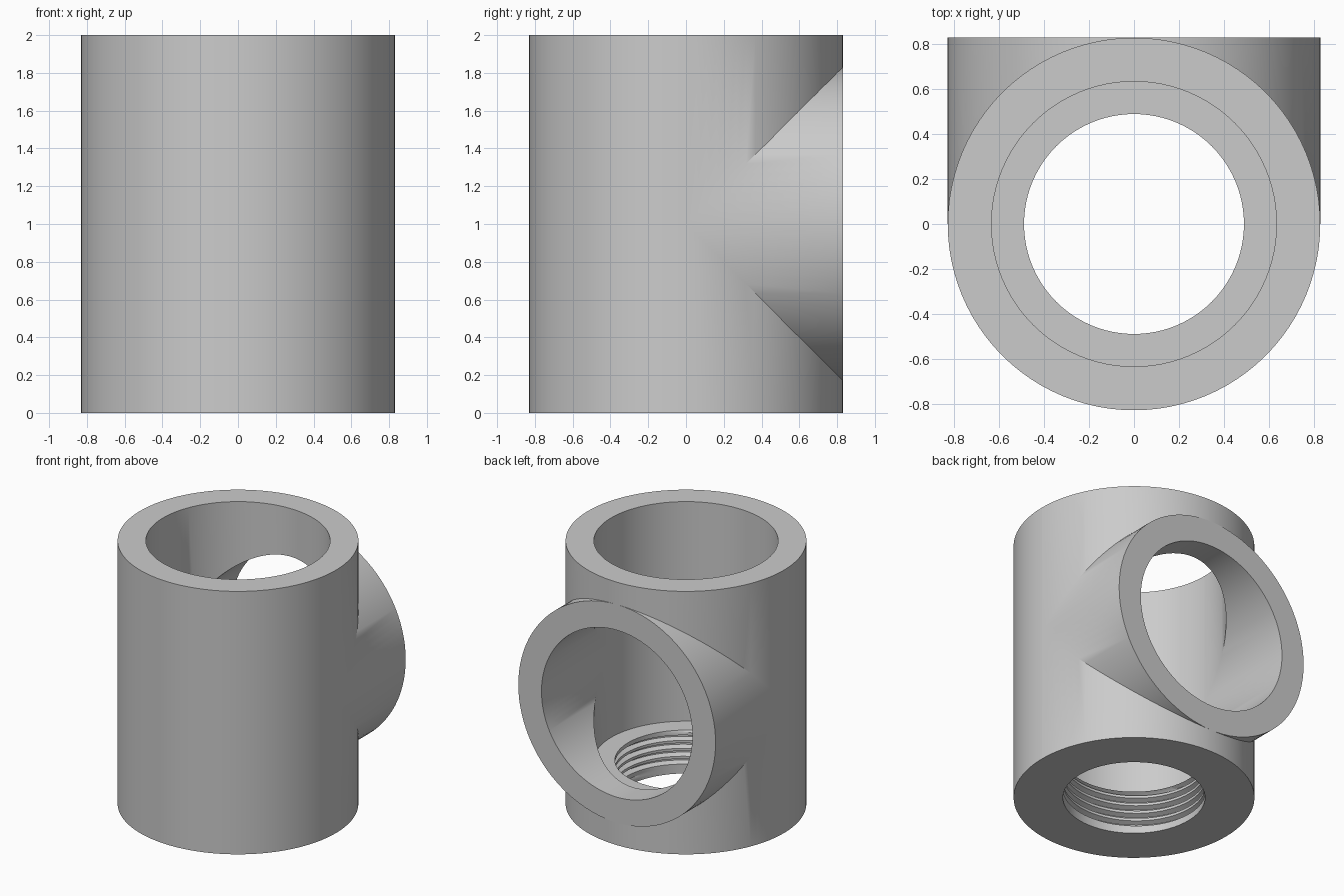
import bpy
import bmesh
from math import sin, cos, pi

cube = bpy.data.objects.get("Cube")
if cube:
    bpy.data.objects.remove(cube)

N = 96                   # segments around every circle
OUTER, BORE, THREAD = 0.83, 0.635, 0.49
HEIGHT, AXIS_Z = 2.0, 1.0
SHELF_Z = 0.33
PITCH, DEPTH = 0.06, 0.035

bm = bmesh.new()


def loft(rows):
    """Skin a list of equally long rows of points with quads."""
    grid = [[bm.verts.new(p) for p in row] for row in rows]
    for low, high in zip(grid, grid[1:]):
        for i in range(len(low) - 1):
            bm.faces.new((low[i], low[i + 1], high[i + 1], high[i]))


def arc(radius, start, end, place):
    """Points on an arc, laid out in space by place(u, v)."""
    steps = round(N * (end - start) / (2 * pi))
    angles = [start + (end - start) * i / steps for i in range(steps + 1)]
    return [place(radius * cos(a), radius * sin(a)) for a in angles]


def tee_skin(radius, bottom):
    """Upright tube meeting an equal tube that runs out to the back."""
    # plain front half of the upright tube
    loft([arc(radius, pi, 2 * pi, lambda u, v, z=z: (u, v, z))
          for z in (bottom, HEIGHT)])
    for side, end in ((1, HEIGHT), (-1, bottom)):
        # mitre curve where both tubes meet
        mitre = arc(radius, 0, pi, lambda u, v: (u, v, AXIS_Z + side * v))
        # upright tube beyond the mitre, then the branch tube
        loft([mitre, [(x, y, end) for x, y, z in mitre]])
        loft([mitre, [(x, OUTER, z) for x, y, z in mitre]])


def ring(r_out, r_in, place):
    loft([arc(r, 0, 2 * pi, place) for r in (r_out, r_in)])


# Outside and inside walls
tee_skin(OUTER, 0)
tee_skin(BORE, SHELF_Z)

# Flat ends and the inner shelf
ring(OUTER, BORE, lambda u, v: (u, v, HEIGHT))
ring(OUTER, BORE, lambda u, v: (u, OUTER, AXIS_Z + v))
ring(OUTER, THREAD, lambda u, v: (u, v, 0))
ring(BORE, THREAD, lambda u, v: (u, v, SHELF_Z))

# Helical thread in the lower hole: crest and groove repeated each pitch
profile = ((0, 0), (0.02, 0), (0.035, DEPTH), (0.045, DEPTH))


def thread_point(i, base, depth):
    z = min(max(base + PITCH * i / N, 0), SHELF_Z)
    fade = min((z - 0.04) / 0.03, (SHELF_Z - z) / 0.015, 1)
    r = THREAD + depth * max(fade, 0)
    a = 2 * pi * i / N
    return (r * cos(a), r * sin(a), z)


turns = int(SHELF_Z / PITCH) + 2
loft([[thread_point(i, k * PITCH + dz, depth) for i in range(N + 1)]
      for k in range(-2, turns) for dz, depth in profile])

# Weld all pieces into one closed solid
bmesh.ops.remove_doubles(bm, verts=bm.verts, dist=0.0001)
bmesh.ops.recalc_face_normals(bm, faces=bm.faces)
mesh = bpy.data.meshes.new("pipe_tee")
bm.to_mesh(mesh)
bm.free()

# Plain grey material
grey = bpy.data.materials.new("plain grey")
grey.use_nodes = True
colour = (0.6, 0.6, 0.6, 1)
grey.diffuse_color = colour
grey.node_tree.nodes["Principled BSDF"].inputs["Base Color"].default_value = colour
mesh.materials.append(grey)

tee = bpy.data.objects.new("pipe_tee", mesh)
bpy.context.collection.objects.link(tee)
bpy.ops.object.select_all(action="DESELECT")
tee.select_set(True)
bpy.context.view_layer.objects.active = tee
bpy.ops.object.shade_smooth_by_angle(angle=pi / 6)
